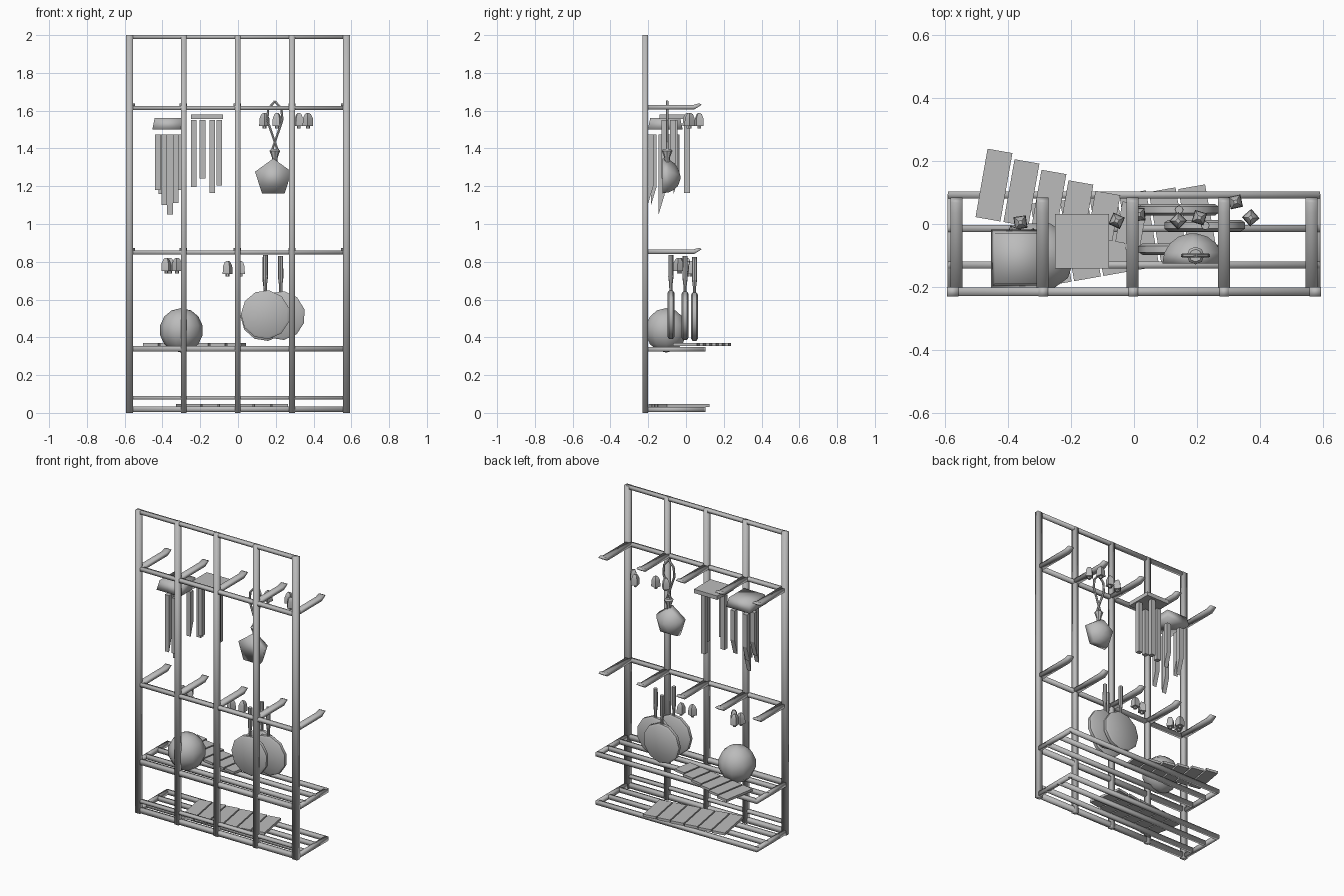
import bpy, bmesh, math
from mathutils import Vector, Matrix

if "Cube" in bpy.data.objects:
    bpy.data.objects.remove(bpy.data.objects["Cube"])

grey = bpy.data.materials.new("plain_grey")
grey.use_nodes = True
TONE = (0.5, 0.5, 0.5, 1)
grey.diffuse_color = TONE
grey.node_tree.nodes["Principled BSDF"].inputs["Base Color"].default_value = TONE


def finish(name, bm, smooth=None):
    """Turn a bmesh into an object; smooth is an angle in degrees or None."""
    bmesh.ops.recalc_face_normals(bm, faces=bm.faces[:])
    me = bpy.data.meshes.new(name)
    bm.to_mesh(me)
    bm.free()
    me.materials.append(grey)
    ob = bpy.data.objects.new(name, me)
    bpy.context.collection.objects.link(ob)
    if smooth:
        bpy.ops.object.select_all(action='DESELECT')
        bpy.context.view_layer.objects.active = ob
        ob.select_set(True)
        if smooth >= 180:
            bpy.ops.object.shade_smooth()
        else:
            bpy.ops.object.shade_smooth_by_angle(angle=math.radians(smooth))
    return ob


def box(name, centre, size, turn=0, taper=1, slant=0, smooth=None):
    """Box, optionally turned about z, narrowed at the top or cut slanted below."""
    bm = bmesh.new()
    bmesh.ops.create_cube(bm, size=1)
    for v in bm.verts:
        top = v.co.z > 0
        rear = v.co.y > 0
        v.co = Vector(a * b for a, b in zip(v.co, size))
        if top:
            v.co.xy *= taper
        elif rear:
            v.co.z += slant
    bm.transform(Matrix.Translation(centre) @ Matrix.Rotation(math.radians(turn), 4, 'Z'))
    return finish(name, bm, smooth)


def lathe(name, profile, sides, place, start=0, smooth=40):
    """Revolve (radius, height) points into a closed solid."""
    bm = bmesh.new()
    rings = []
    for r, h in profile:
        ring = []
        for i in range(sides):
            a = start + i * math.tau / sides
            ring.append(bm.verts.new((r * math.cos(a), r * math.sin(a), h)))
        rings.append(ring)
    for low, high in zip(rings, rings[1:]):
        for i in range(sides):
            j = (i + 1) % sides
            bm.faces.new((low[i], low[j], high[j], high[i]))
    bm.faces.new(rings[0])
    bm.faces.new(rings[-1])
    bm.transform(place)
    return finish(name, bm, smooth)


def rod(name, a, b, r):
    """Thin rod between two points."""
    a, b = Vector(a), Vector(b)
    d = b - a
    turn = d.to_track_quat('Z', 'Y').to_matrix().to_4x4()
    return lathe(name, [(r, 0), (r, d.length)], 6, Matrix.Translation(a) @ turn)


at = Matrix.Translation
FACE_BACK = Matrix.Rotation(-math.pi / 2, 4, 'X')

# Upright frame
FRAME_Y = -0.215
POSTS = (-0.575, -0.288, -0.002, 0.286, 0.575)
for i, x in enumerate(POSTS):
    width = 0.036 if i in (0, 4) else 0.03
    box("upright", (x, FRAME_Y, 1), (width, 0.03, 2), smooth=180)
for z, h in ((1.99, 0.02), (1.615, 0.022), (0.85, 0.022), (0.34, 0.03), (0.08, 0.018), (0.02, 0.03)):
    box("cross_rail", (0, FRAME_Y, z), (1.18, 0.026, h), smooth=180)

# Two open shelves
for z in (0.337, 0.018):
    for y in (0.092, -0.014, -0.13):
        box("shelf_rail", (0, y, z), (1.18, 0.022, 0.026), smooth=180)
    for x in (-0.58, 0.58):
        box("shelf_end", (x, -0.06, z), (0.022, 0.31, 0.026), smooth=180)

# Hooks with raised tips
HOOK = ((-0.21, 0), (0.045, 0), (0.084, 0.025), (0.068, 0.032), (0.035, 0.022), (-0.21, 0.022))
for z in (1.607, 0.842):
    for x in (-0.563, -0.29, -0.004, 0.286, 0.563):
        bm = bmesh.new()
        face = bm.faces.new([bm.verts.new((x - 0.019, y, z + h)) for y, h in HOOK])
        out = bmesh.ops.extrude_face_region(bm, geom=[face])
        side = [g for g in out["geom"] if isinstance(g, bmesh.types.BMVert)]
        bmesh.ops.translate(bm, vec=(0.038, 0, 0), verts=side)
        finish("hook", bm, 180)


# Plank sets lying on the shelves, aligned along their front edges
def planks(name, start, step, turn, lengths, z, width):
    a = math.radians(turn)
    along = Vector((math.cos(a), math.sin(a), 0))
    back = Vector((-math.sin(a), math.cos(a), 0))
    for i, length in enumerate(lengths):
        c = Vector((*start, z)) + along * step * i + back * length / 2
        box(name, c, (width, length, 0.016), turn)


planks("upper_plank", (-0.463, 0.015), 0.09, -10,
       [0.22 - 0.018 * i for i in range(6)], 0.363, 0.08)
planks("lower_plank", (-0.24, -0.19), 0.094, 10,
       [0.265 - 0.007 * i for i in range(6)], 0.04, 0.086)

# Round gong ball
ball = [(0.112 * math.sin(math.pi * k / 7) + 0.003, -0.117 * math.cos(math.pi * k / 7))
        for k in range(8)]
lathe("round_ball", ball, 10, at((-0.3, -0.105, 0.437)), smooth=180)

# Hanging pans, each with a narrow handle
for x, y, z in ((0.145, -0.08, 0.52), (0.226, -0.005, 0.515), (0.143, 0.045, 0.51)):
    lathe("pan", [(0.118, -0.018), (0.13, -0.01), (0.13, 0.01), (0.118, 0.018)], 11,
          at((x, y, z)) @ FACE_BACK, start=0.3)
    lathe("pan_handle", [(0.008, 0), (0.009, 0.06), (0.014, 0.1), (0.013, 0.215)], 8,
          at((x, y, z + 0.1)))

# Chime with flared cap and slant-cut tubes
box("flared_cap", (-0.367, -0.11, 1.53), (0.173, 0.185, 0.06), taper=0.86, smooth=180)
for x, y, low in ((-0.425, -0.1, 1.18), (-0.39, -0.17, 1.1), (-0.36, -0.13, 1.05),
                  (-0.33, -0.185, 1.11), (-0.312, -0.055, 1.18), (-0.405, -0.05, 1.16)):
    box("slant_tube", (x, y, (1.475 + low) / 2), (0.03, 0.03, 1.475 - low), slant=0.1)

# Chime with square cap and straight tubes
box("square_cap", (-0.165, -0.055, 1.568), (0.17, 0.172, 0.026))
for x, y, low in ((-0.235, -0.06, 1.195), (-0.188, -0.115, 1.24),
                  (-0.137, 0.005, 1.165), (-0.1, -0.07, 1.205)):
    box("straight_tube", (x, y, (1.55 + low) / 2), (0.03, 0.03, 1.55 - low))

# Five-sided scoop with neck and cord loop
bowl = [(0.098 * math.cos(k * 0.37) + 0.004, 0.095 * math.sin(k * 0.37)) for k in range(5)]
lathe("scoop_bowl", bowl, 5, at((0.187, -0.125, 1.245)) @ FACE_BACK, start=-math.pi / 2, smooth=180)
lathe("scoop_neck", [(0.012, 0), (0.016, 0.03), (0.028, 0.062), (0.02, 0.072)], 8,
      at((0.195, -0.1, 1.325)))
loop = ((0.18, 1.39), (0.235, 1.55), (0.23, 1.61), (0.195, 1.65),
        (0.16, 1.61), (0.155, 1.55), (0.21, 1.39))
for (xa, za), (xb, zb) in zip(loop, loop[1:]):
    rod("scoop_cord", (xa, -0.1, za), (xb, -0.1, zb), 0.007)

# Small four-sided bells with clappers
BELLS = ((0.14, 0.01, 1.505), (0.207, 0.02, 1.505), (0.322, 0.07, 1.505), (0.37, 0.02, 1.505),
         (-0.38, -0.03, 0.738), (-0.36, 0.005, 0.738), (-0.323, -0.04, 0.738),
         (-0.055, 0.01, 0.722), (0.015, 0.03, 0.722))
for i, (x, y, z) in enumerate(BELLS):
    turn = Matrix.Rotation(i * 0.5, 4, 'Z')
    lathe("bell", [(0.028, 0.014), (0.026, 0.055), (0.016, 0.076), (0.008, 0.082)], 4,
          at((x, y, z)) @ turn)
    lathe("bell_clapper", [(0.01, 0), (0.01, 0.016)], 6, at((x, y, z)))
